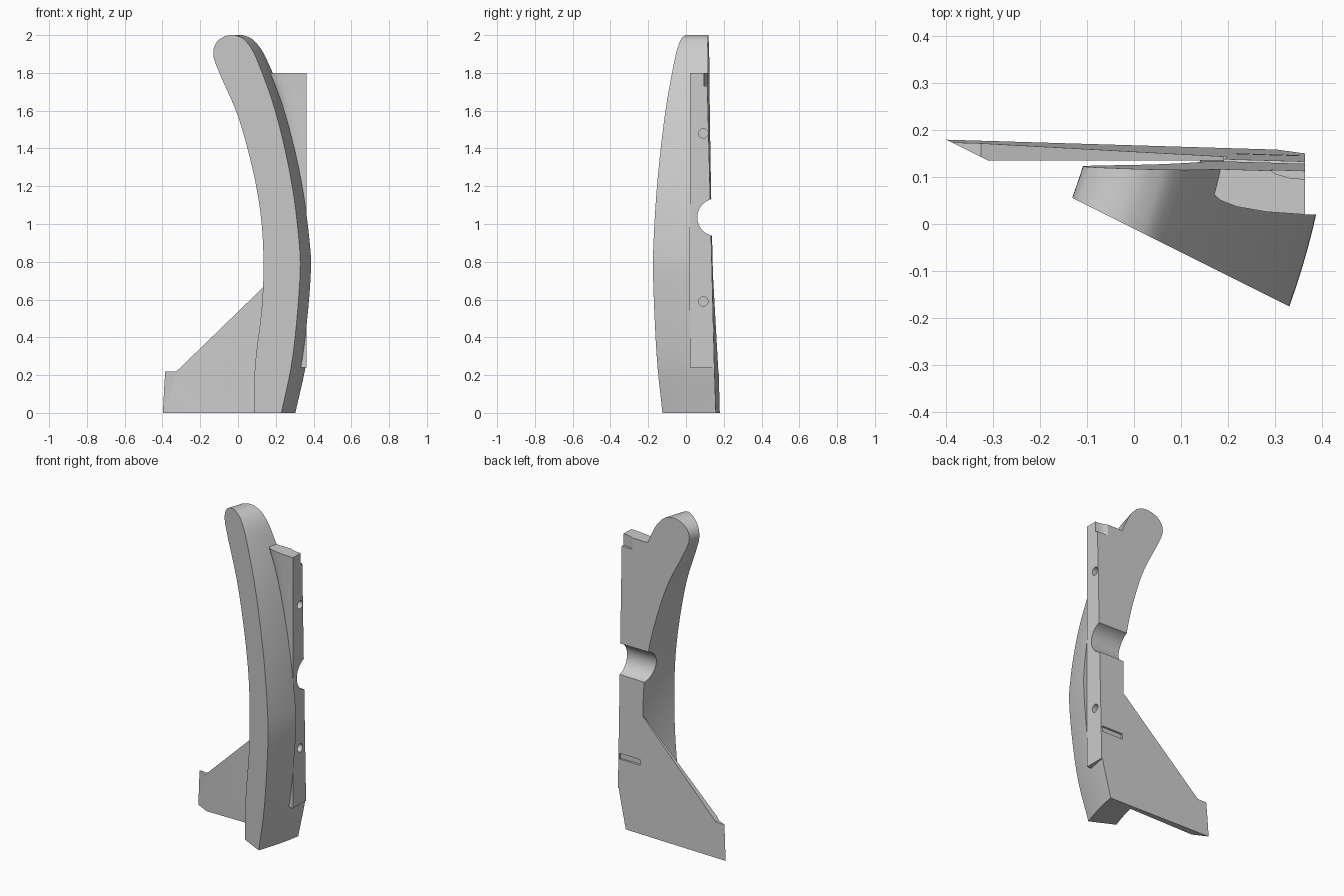
import bpy, bmesh, math
from mathutils import Vector

if "Cube" in bpy.data.objects:
    bpy.data.objects.remove(bpy.data.objects["Cube"])

grey = bpy.data.materials.new("plain grey")
grey.diffuse_color = (0.6, 0.6, 0.6, 1)
grey.use_nodes = True
grey.node_tree.nodes["Principled BSDF"].inputs["Base Color"].default_value = grey.diffuse_color


def loft(name, rings):
    """Closed solid through a list of equal-length rings."""
    bm = bmesh.new()
    rows = [[bm.verts.new(p) for p in ring] for ring in rings]
    n = len(rows[0])
    for a, b in zip(rows, rows[1:]):
        for i in range(n):
            bm.faces.new((a[i], a[(i + 1) % n], b[(i + 1) % n], b[i]))
    bm.faces.new(rows[0])
    bm.faces.new(rows[-1])
    bmesh.ops.recalc_face_normals(bm, faces=bm.faces)
    mesh = bpy.data.meshes.new(name)
    bm.to_mesh(mesh)
    bm.free()
    ob = bpy.data.objects.new(name, mesh)
    bpy.context.collection.objects.link(ob)
    mesh.materials.append(grey)
    return ob


def box(name, x0, x1, y0, y1, z0, z1):
    return loft(name, [[(x0, y0, z), (x1, y0, z), (x1, y1, z), (x0, y1, z)] for z in (z0, z1)])


def cylinder_x(name, y, z, r, x0, x1, n=48):
    ring = [(y + r * math.cos(2 * math.pi * i / n), z + r * math.sin(2 * math.pi * i / n)) for i in range(n)]
    return loft(name, [[(x, a, b) for a, b in ring] for x in (x0, x1)])


def combine(target, tool, op):
    bpy.context.view_layer.objects.active = target
    mod = target.modifiers.new(op, "BOOLEAN")
    mod.operation, mod.object, mod.solver = op, tool, "EXACT"
    bpy.ops.object.modifier_apply(modifier=mod.name)
    bpy.data.objects.remove(tool)


def smooth(points, steps=5):
    """Curve passing through all the points."""
    p = [Vector(q) for q in points]
    p = [2 * p[0] - p[1]] + p + [2 * p[-1] - p[-2]]
    out = []
    for a, b, c, d in zip(p, p[1:], p[2:], p[3:]):
        for s in range(steps):
            t = s / steps
            out.append(0.5 * (2 * b + (c - a) * t + (2 * a - 5 * b + 4 * c - d) * t * t
                              + (3 * b - a - 3 * c + d) * t ** 3))
    return out + [p[-2]]


def back_y(x, z):
    return 0.167 - 0.03 * x - 0.025 * z


# curved blade: slanted front face, sides sweeping right towards the back
edge = smooth([(0.085, 0), (0.09, 0.25), (0.125, 0.55), (0.135, 0.8), (0.12, 1.05), (0.075, 1.3),
               (0.0, 1.57), (-0.09, 1.78), (-0.128, 1.88), (-0.125, 1.94), (-0.095, 1.98),
               (-0.045, 2.0), (0.0, 1.995), (0.045, 1.965), (0.1, 1.87), (0.2, 1.59),
               (0.28, 1.24), (0.322, 0.92), (0.327, 0.7), (0.29, 0.3), (0.23, 0)])
rings = []
for k in range(11):
    d = 0.042 * k
    rings.append([(p.x + 0.36 * d - 0.35 * d * d, -0.01 - 0.5 * p.x + d, p.y) for p in edge])
body = loft("curved_bracket", rings)

# upright mounting flange on the right, rounded where it leaves the blade
side = smooth([(0.115, 0.235), (0.105, 1.8)], 1)
stations = [(0.26, 0.24), (0.29, 0.4), (0.3, 0.7), (0.3, 0.92), (0.29, 1.24), (0.225, 1.59), (0.155, 1.8)]
section = [(0, 0.085), (0.05, 0.066), (0.14, 0.05), (0.3, 0.037), (0.6, 0.026), (1, 0.02), (1, 0.3), (0, 0.3)]
flange = loft("flange", [[(p.x + u * (0.363 - p.x), y, p.y) for u, y in section] for p in smooth(stations)])
combine(body, flange, "UNION")

# thin triangular foot with a bevelled left end
outline = [(-0.4, 0), (-0.385, 0.22), (-0.325, 0.22), (0.19, 0.72), (0.24, 0.72), (0.24, 0)]
foot = loft("foot", [[(x, y, z) for x, z in outline] for y in (0.135, 0.3)])
bevel = loft("foot_bevel", [[(-0.6, 0.28, z), (-0.6, 0.1, z), (-0.24, 0.1, z)] for z in (-0.1, 0.4)])
combine(foot, bevel, "DIFFERENCE")
combine(body, foot, "UNION")

# sloping back plane
back = loft("back_cut", [[(x, back_y(x, z), z), (x, 0.9, z), (x, 0.9, w), (x, back_y(x, w), w)]
                         for x, z, w in ((-0.8, -0.3, 2.3), (0.8, -0.3, 2.3))])
combine(body, back, "DIFFERENCE")

# flat right side, round cross notch, two screw holes
combine(body, box("side_cut", 0.363, 0.7, 0.02, 0.6, -0.2, 2.2), "DIFFERENCE")
combine(body, cylinder_x("notch", 0.16, 1.035, 0.1, -0.6, 0.7), "DIFFERENCE")
for z in (0.59, 1.48):
    combine(body, cylinder_x("screw_hole", 0.092, z, 0.025, 0.28, 0.5, 24), "DIFFERENCE")

# curved relief at the flange top and thin slot low on the back
relief = [(0.28, 0.121), (0.3, 0.107), (0.33, 0.098), (0.363, 0.095), (0.5, 0.095), (0.5, 0.3), (0.28, 0.3)]
combine(body, loft("top_relief", [[(x, y, z) for x, y in relief] for z in (1.73, 1.9)]), "DIFFERENCE")
combine(body, box("slot", 0.21, 0.355, 0.135, 0.4, 0.42, 0.455), "DIFFERENCE")

body.select_set(True)
bpy.context.view_layer.objects.active = body
bpy.ops.object.shade_smooth_by_angle(angle=math.radians(30))
